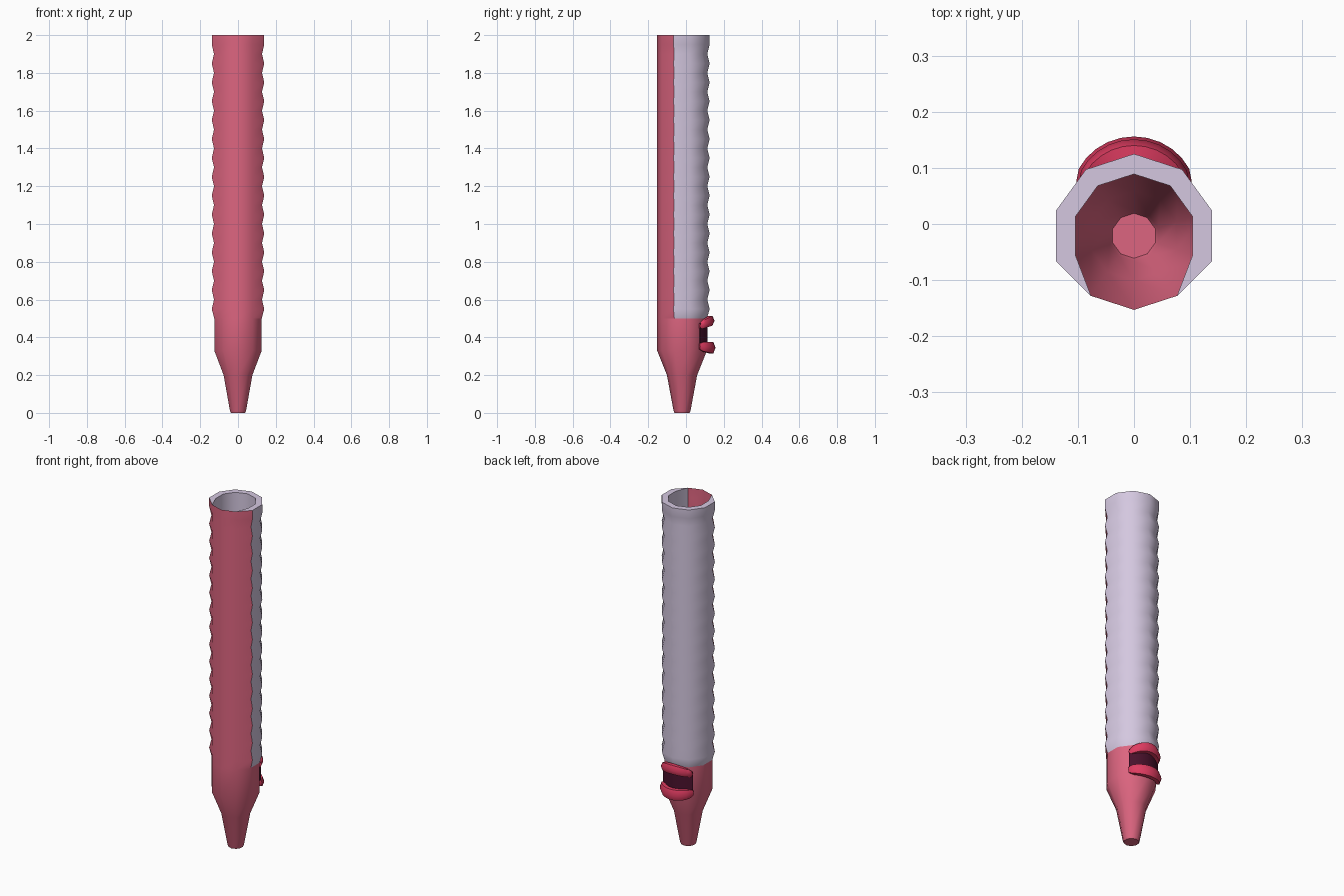
import bpy, bmesh, math
from math import sin, cos, pi, radians

if "Cube" in bpy.data.objects:
    bpy.data.objects.remove(bpy.data.objects["Cube"])

CY = -0.021          # axis of the tube in y
R, RIB, INNER = 0.132, 0.146, 0.110
SIDES = 10


def material(name, rgb):
    m = bpy.data.materials.new(name)
    m.diffuse_color = (*rgb, 1)
    m.use_nodes = True
    m.node_tree.nodes["Principled BSDF"].inputs["Base Color"].default_value = m.diffuse_color
    return m


PINK = material("dusty pink", (0.72, 0.13, 0.215))
LAVENDER = material("pale lavender", (0.66, 0.575, 0.745))
RED = material("raspberry red", (0.74, 0.045, 0.12))
DARK = material("dark maroon", (0.07, 0.006, 0.026))


def finish(name, bm, mats, angle=40):
    bmesh.ops.recalc_face_normals(bm, faces=bm.faces)
    me = bpy.data.meshes.new(name)
    bm.to_mesh(me)
    bm.free()
    for m in mats:
        me.materials.append(m)
    ob = bpy.data.objects.new(name, me)
    bpy.context.collection.objects.link(ob)
    bpy.ops.object.select_all(action='DESELECT')
    ob.select_set(True)
    bpy.context.view_layer.objects.active = ob
    bpy.ops.object.shade_smooth_by_angle(angle=radians(angle))
    return ob


def ring_point(k, r, z):
    a = radians(90 + 36 * k)
    return (r * cos(a), CY + r * sin(a), z)


def is_back(k):
    """Corners covered by the ribbed grip (all but the three front ones)."""
    return min(k % SIDES, SIDES - k % SIDES) <= 3


def bridge(bm, a, b, mat_rule):
    for k in range(SIDES):
        n = (k + 1) % SIDES
        f = bm.faces.new((a[k], a[n], b[n], b[k]))
        f.material_index = mat_rule(k)


# tube: tapered tip, plain front, ribbed back with a thick rim
bm = bmesh.new()
profile = [(0.0, 0.040), (0.012, 0.045), (0.2, 0.080), (0.33, R), (0.5, R)]
rings = [[bm.verts.new(ring_point(k, r, z)) for k in range(SIDES)] for z, r in profile]
for i in range(1, 31):
    z = 0.5 + 0.05 * i
    r = RIB if i % 2 or i == 30 else 0.1335
    rings.append([bm.verts.new(ring_point(k, r if is_back(k) else R, z)) for k in range(SIDES)])


def grip(k):
    return 1 if is_back(k) and is_back(k + 1) else 0


for i in range(len(rings) - 1):
    bridge(bm, rings[i], rings[i + 1], grip if i >= 4 else lambda k: 0)
bm.faces.new(rings[0])

# inner lining of the grip: rim, wall and lower ledge, merging into the front wall
lining = [k for k in range(-4, 5)]


def lining_row(z):
    return [bm.verts.new(ring_point(k, INNER if is_back(k) else R - 0.001, z)) for k in lining]


top, low = lining_row(2.0), lining_row(0.5)
outer_top = [rings[-1][k % SIDES] for k in lining]
outer_low = [rings[4][k % SIDES] for k in lining]
for a, b in ((outer_top, top), (top, low), (low, outer_low)):
    for j in range(len(lining) - 1):
        bm.faces.new((a[j], a[j + 1], b[j + 1], b[j])).material_index = 1
finish("ribbed_tube", bm, [PINK, LAVENDER])


# clip bars: arched hexagonal bars with tapered ends
def clip_bar(name, z_end, z_mid, radius, half_z):
    bm = bmesh.new()
    rows, steps = [], 12
    for i in range(steps + 1):
        t = i / steps
        a = radians(22 + 136 * t)
        arch = sin(pi * t)
        s = 0.6 + 0.4 * arch ** 0.5 if 0 < i < steps else 0.5
        z = z_end + (z_mid - z_end) * arch
        row = []
        for j in range(6):
            b = radians(60 * j)
            rr = radius + 0.022 * s * cos(b)
            row.append(bm.verts.new((rr * cos(a), 0.034 + rr * sin(a), z + half_z * s * sin(b))))
        rows.append(row)
    for p, q in zip(rows, rows[1:]):
        for j in range(6):
            n = (j + 1) % 6
            bm.faces.new((p[j], p[n], q[n], q[j]))
    bm.faces.new(rows[0])
    bm.faces.new(rows[-1])
    finish(name, bm, [RED], 62)


clip_bar("upper_clip_bar", 0.46, 0.488, 0.095, 0.03)
clip_bar("lower_clip_bar", 0.352, 0.345, 0.100, 0.035)

# dark plate between the bars, hugging the tube
bm = bmesh.new()
rows = []
for i in range(9):
    a = radians(45 + 90 * i / 8)
    rows.append([bm.verts.new((r * cos(a), CY + r * sin(a), z))
                 for r, z in ((0.129, 0.35), (0.136, 0.35), (0.136, 0.475), (0.129, 0.475))])
for p, q in zip(rows, rows[1:]):
    for j in range(4):
        n = (j + 1) % 4
        bm.faces.new((p[j], p[n], q[n], q[j]))
bm.faces.new(rows[0])
bm.faces.new(rows[-1])
finish("clip_plate", bm, [DARK])
